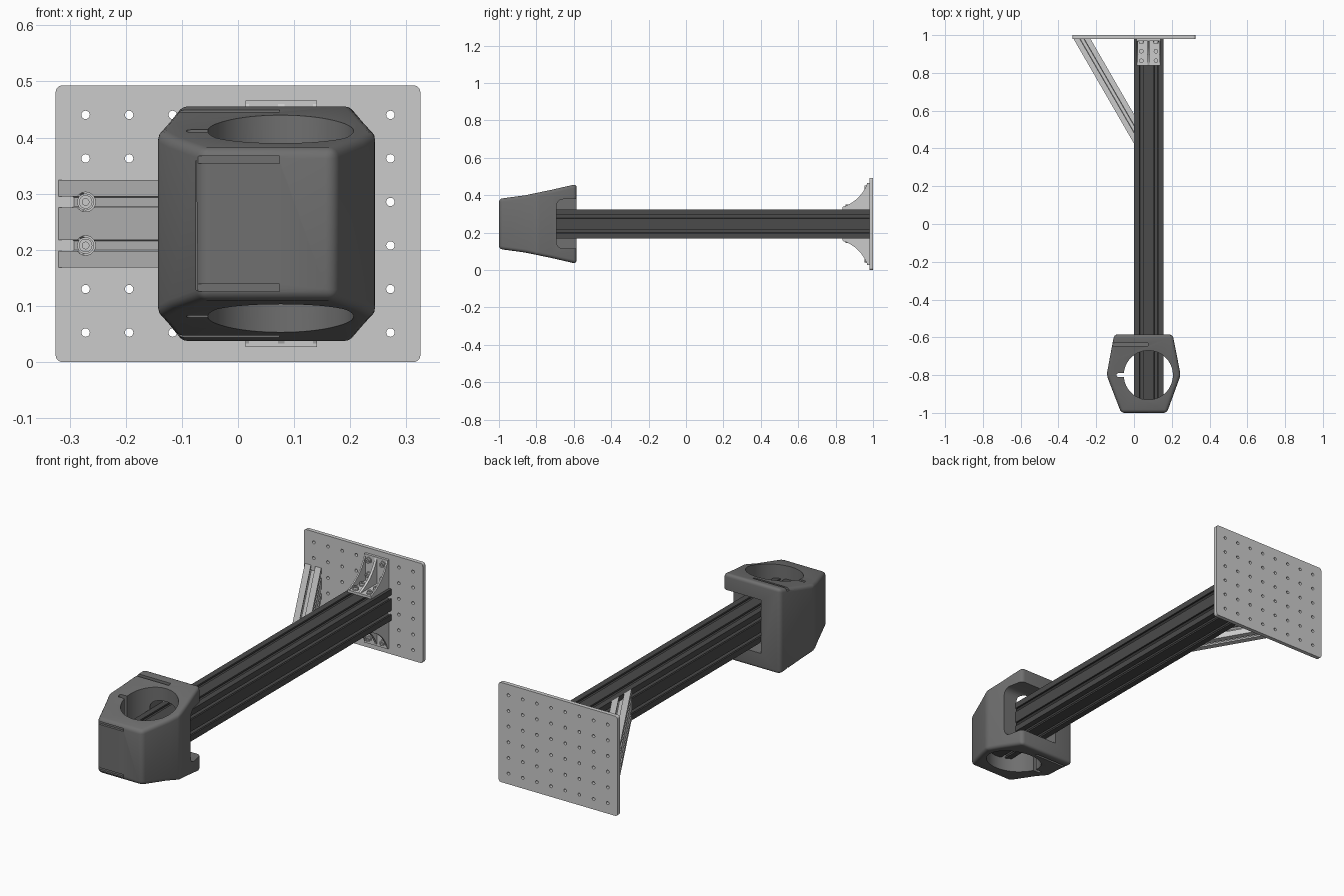
import bpy, bmesh, math
from mathutils import Vector

if "Cube" in bpy.data.objects:
    bpy.data.objects.remove(bpy.data.objects["Cube"])

ZC = 0.2465          # height of the beam axis
PITCH = 0.0776       # hole / slot spacing


def material(name, v):
    m = bpy.data.materials.new(name)
    m.diffuse_color = (v, v, v, 1)
    m.use_nodes = True
    m.node_tree.nodes["Principled BSDF"].inputs["Base Color"].default_value = m.diffuse_color
    return m


DARK, MID = material("dark_grey", 0.07), material("mid_grey", 0.16)


def finish(bm, name, mat=None):
    bmesh.ops.recalc_face_normals(bm, faces=bm.faces)
    me = bpy.data.meshes.new(name)
    bm.to_mesh(me)
    bm.free()
    ob = bpy.data.objects.new(name, me)
    bpy.context.collection.objects.link(ob)
    if mat:
        me.materials.append(mat)
    return ob


def loft(rings, name, mat=None):
    """Skin a list of equal-length point rings and cap both ends."""
    bm = bmesh.new()
    vs = [[bm.verts.new(p) for p in r] for r in rings]
    n = len(vs[0])
    for a, b in zip(vs, vs[1:]):
        for i in range(n):
            bm.faces.new((a[i], a[(i + 1) % n], b[(i + 1) % n], b[i]))
    bm.faces.new(vs[0])
    bm.faces.new(vs[-1])
    return finish(bm, name, mat)


def prism(name, pts, axis, lo, hi, mat=None):
    put = {'x': lambda a, b, t: (t, a, b), 'y': lambda a, b, t: (a, t, b),
           'z': lambda a, b, t: (a, b, t)}[axis]
    return loft([[put(a, b, t) for a, b in pts] for t in (lo, hi)], name, mat)


def rect(x0, x1, y0, y1, r=0.0, seg=6):
    """Rectangle outline with optional rounded corners."""
    if not r:
        return [(x0, y0), (x1, y0), (x1, y1), (x0, y1)]
    out = []
    for k, (cx, cy) in enumerate([(x1 - r, y1 - r), (x0 + r, y1 - r), (x0 + r, y0 + r), (x1 - r, y0 + r)]):
        for i in range(seg + 1):
            t = math.pi / 2 * (k + i / seg)
            out.append((cx + r * math.cos(t), cy + r * math.sin(t)))
    return out


def circle(cx, cy, r, n):
    return [(cx + r * math.cos(2 * math.pi * i / n), cy + r * math.sin(2 * math.pi * i / n)) for i in range(n)]


def apply(ob, mod):
    bpy.context.view_layer.objects.active = ob
    bpy.ops.object.modifier_apply(modifier=mod.name)


def boolean(ob, cutter, op='DIFFERENCE'):
    cutter.hide_render = True
    m = ob.modifiers.new("bool", 'BOOLEAN')
    m.operation, m.solver, m.object = op, 'EXACT', cutter
    apply(ob, m)
    bpy.data.objects.remove(cutter)


def smooth(ob, deg=30):
    bpy.ops.object.select_all(action='DESELECT')
    ob.select_set(True)
    bpy.context.view_layer.objects.active = ob
    bpy.ops.object.shade_smooth_by_angle(angle=math.radians(deg))


def slotted(nx, ny):
    """T-slot section, nx by ny cells, lower left corner at the origin."""
    w, h = nx * PITCH, ny * PITCH
    slot = [(-.010, 0), (-.010, .008), (-.019, .009), (-.008, .024),
            (.008, .024), (.019, .009), (.010, .008), (.010, 0)]
    out = []
    sides = [((0, 0), (1, 0), nx), ((w, 0), (0, 1), ny), ((w, h), (-1, 0), nx), ((0, h), (0, -1), ny)]
    for (ox, oy), (dx, dy), n in sides:
        out.append((ox, oy))
        for k in range(n):
            for a, d in slot:
                s = (k + .5) * PITCH + a
                out.append((ox + dx * s - dy * d, oy + dy * s + dx * d))
    return out


def bolt(name, pos, direction):
    q = Vector(direction).to_track_quat('Z', 'Y')
    prof = [(.015, 0), (.015, .004), (.012, .004), (.012, .013), (.006, .013), (.006, .007)]
    rings = [[Vector(pos) + q @ Vector((x, y, h)) for x, y in circle(0, 0, r, 20)] for r, h in prof]
    smooth(loft(rings, name))


# Wall plate with its grid of holes
plate = prism("wall_plate", rect(-.325, .325, 0, 2 * ZC, .012), 'y', .98, 1)
for i in range(8):
    for j in range(6):
        c = circle((i - 3.5) * PITCH, ZC + (j - 2.5) * PITCH, .0075, 16)
        boolean(plate, prism("hole_cutter", c, 'y', .95, 1.03))
smooth(plate)

# Main beam
z0 = ZC - PITCH
prism("beam", [(a, b + z0) for a, b in slotted(2, 2)], 'y', -.95, .98, DARK)

# Diagonal brace, mitred against the plate and the beam side
c60, s60 = .5, math.sqrt(3) / 2
ends = [[], []]
for u, v in slotted(1, 2):
    bx, by = -.32 + s60 * u, .98 + c60 * u
    for ring, t in zip(ends, ((by - .98) / s60, -bx / c60)):
        ring.append((bx + c60 * t, by - s60 * t, z0 + v))
brace = loft(ends, "diagonal_brace")
for s in (-1, 1):
    x, z = -3.5 * PITCH, ZC + s * PITCH / 2
    boolean(brace, prism("bore_cutter", circle(x, z, .0175, 24), 'y', .80, .93))
    bolt("brace_bolt", (x, .931, z), (0, -1, 0))

# Gusset brackets above and below the beam
for s, side in ((1, "upper"), (-1, "lower")):
    def Z(h):
        return ZC + s * (PITCH + h)
    x0, x1 = .013, .141
    prism(side + "_bracket_base", [(.838, Z(0)), (.98, Z(0)), (.98, Z(.012)), (.838, Z(.012))], 'x', x0, x1)
    prism(side + "_bracket_back", [(.968, Z(.012)), (.98, Z(.012)), (.98, Z(.142)), (.968, Z(.142))], 'x', x0, x1)
    curve = []
    for i in range(11):
        t = i / 10
        a, b, c = (1 - t) ** 2, 2 * t * (1 - t), t * t
        curve.append((a * .84 + b * .932 + c * .97, Z(a * .014 + b * .045 + c * .14)))
    for r0, r1 in ((x0, .020), (.071, .083), (.134, x1)):
        smooth(prism(side + "_bracket_rib", curve + [(.97, Z(.01)), (.84, Z(.01))], 'x', r0, r1))
    for x in (PITCH / 2, PITCH * 1.5):
        for k in (.864, .915):
            bolt(side + "_beam_bolt", (x, k, Z(.012)), (0, 0, s))
        for h in (PITCH / 2 + .005, PITCH * 1.5):
            bolt(side + "_plate_bolt", (x, .968, Z(h)), (0, -1, 0))

# Holder: plan outline intersected with the flared side profile, edges rounded
plan = [(-.145, -.80), (-.068, -1), (.174, -1), (.247, -.80), (.205, -.585), (-.105, -.585)]
holder = prism("cup_holder", plan, 'z', -.2, .7, MID)
top = [(-1.05, .130), (-1, .134), (-.86, .153), (-.72, .182), (-.585, .213), (-.53, .226)]
flare = [(y, ZC + h) for y, h in top] + [(y, ZC - h) for y, h in reversed(top)]
boolean(holder, prism("flare_cutter", flare, 'x', -.5, .5), 'INTERSECT')
bev = holder.modifiers.new("round", 'BEVEL')
bev.width, bev.segments, bev.limit_method, bev.angle_limit = .018, 4, 'ANGLE', math.radians(25)
apply(holder, bev)

# Round through hole with keyway, and the open back and right side for the beam
boolean(holder, prism("cup_cutter", circle(.076, -.80, .13, 72), 'z', -.3, .8))
boolean(holder, prism("key_cutter", rect(-.092, .0, -.81, -.79, .008), 'z', -.3, .8))
boolean(holder, prism("beam_cutter", rect(-.692, -.45, ZC - .132, ZC + .132, .035), 'x', -.002, .4))

# Strap grooves on the left half, mirrored top to bottom
for s in (-1, 1):
    za, zb = sorted((ZC + s * .107, ZC + s * .121))
    boolean(holder, prism("front_groove_cutter", rect(-1.03, -.988, za, zb), 'x', -.3, .074))
    za, zb = sorted((ZC + s * .188, ZC + s * .30))
    boolean(holder, prism("back_groove_cutter", rect(-.645, -.629, za, zb), 'x', -.3, .074))
smooth(holder)
